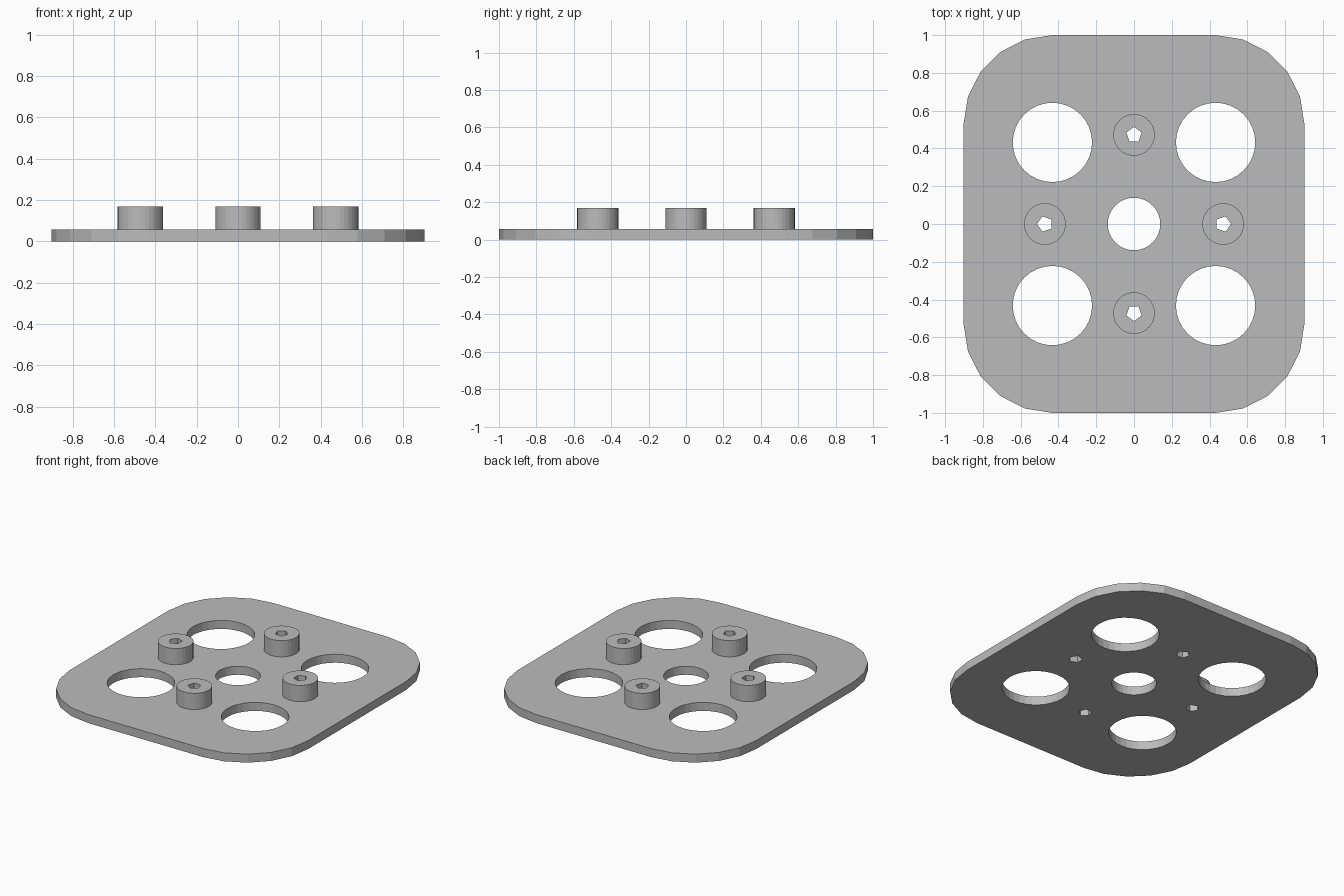
import bpy, bmesh
from math import sin, cos, pi
from mathutils import Vector

if "Cube" in bpy.data.objects:
    bpy.data.objects.remove(bpy.data.objects["Cube"])

grey = bpy.data.materials.new("plain_grey")
grey.use_nodes = True
colour = (0.5, 0.5, 0.5, 1)
grey.diffuse_color = colour
grey.node_tree.nodes["Principled BSDF"].inputs["Base Color"].default_value = colour

PLATE_TOP, BOSS_TOP = 0.058, 0.169
HALF_X, HALF_Y, CORNER = 0.902, 1.0, 0.47
BOSS_RING = 0.472


def circle(x, y, r, sides, turn=0.0):
    return [(x + r * cos(turn + 2 * pi * i / sides),
             y + r * sin(turn + 2 * pi * i / sides)) for i in range(sides)]


def rounded_rectangle(hx, hy, r, steps):
    points = []
    for quarter, (sx, sy) in enumerate([(1, 1), (-1, 1), (-1, -1), (1, -1)]):
        for i in range(steps + 1):
            a = (quarter + i / steps) * pi / 2
            points.append((sx * (hx - r) + r * cos(a), sy * (hy - r) + r * sin(a)))
    return points


def slab(name, loops, bottom, top, has_base=True):
    """Extruded profile: the first loop is the outline, the rest are holes."""
    bm = bmesh.new()
    edges = []
    for loop in loops:
        verts = [bm.verts.new((x, y, top)) for x, y in loop]
        edges += [bm.edges.new((v, verts[i - 1])) for i, v in enumerate(verts)]
    bmesh.ops.triangle_fill(bm, edges=edges, use_beauty=True, normal=Vector((0, 0, 1)))
    caps = bm.faces[:]
    if has_base:
        made = bmesh.ops.extrude_face_region(bm, geom=caps, use_keep_orig=True)
    else:
        made = bmesh.ops.extrude_edge_only(bm, edges=edges)
    moved = [g for g in made["geom"] if isinstance(g, bmesh.types.BMVert)]
    bmesh.ops.translate(bm, verts=moved, vec=(0, 0, bottom - top))
    bmesh.ops.recalc_face_normals(bm, faces=bm.faces)
    # An open shell needs its cap checked so that it faces up
    bm.normal_update()
    if max(bm.faces, key=lambda f: f.calc_center_median().z).normal.z < 0:
        bmesh.ops.reverse_faces(bm, faces=bm.faces)
    mesh = bpy.data.meshes.new(name)
    bm.to_mesh(mesh)
    bm.free()
    mesh.materials.append(grey)
    obj = bpy.data.objects.new(name, mesh)
    bpy.context.collection.objects.link(obj)
    return obj


# Pentagonal screw holes point outwards from the middle
directions = {"left": 0.0, "back": pi / 2, "right": pi, "front": 3 * pi / 2}
screw_holes = {side: circle(BOSS_RING * cos(a), BOSS_RING * sin(a), 0.042, 5, a)
               for side, a in directions.items()}

# Base plate with a centre hole, four large holes and the screw holes
large_holes = [circle(sx * 0.432, sy * 0.432, 0.21, 32) for sx in (-1, 1) for sy in (-1, 1)]
slab("base_plate",
     [rounded_rectangle(HALF_X, HALF_Y, CORNER, 5), circle(0, 0, 0.139, 32)]
     + large_holes + list(screw_holes.values()), 0, PLATE_TOP)

# Raised round bosses
for side, a in directions.items():
    rim = circle(BOSS_RING * cos(a), BOSS_RING * sin(a), 0.11, 32)
    slab(side + "_boss", [rim, screw_holes[side]], PLATE_TOP, BOSS_TOP, has_base=False)
